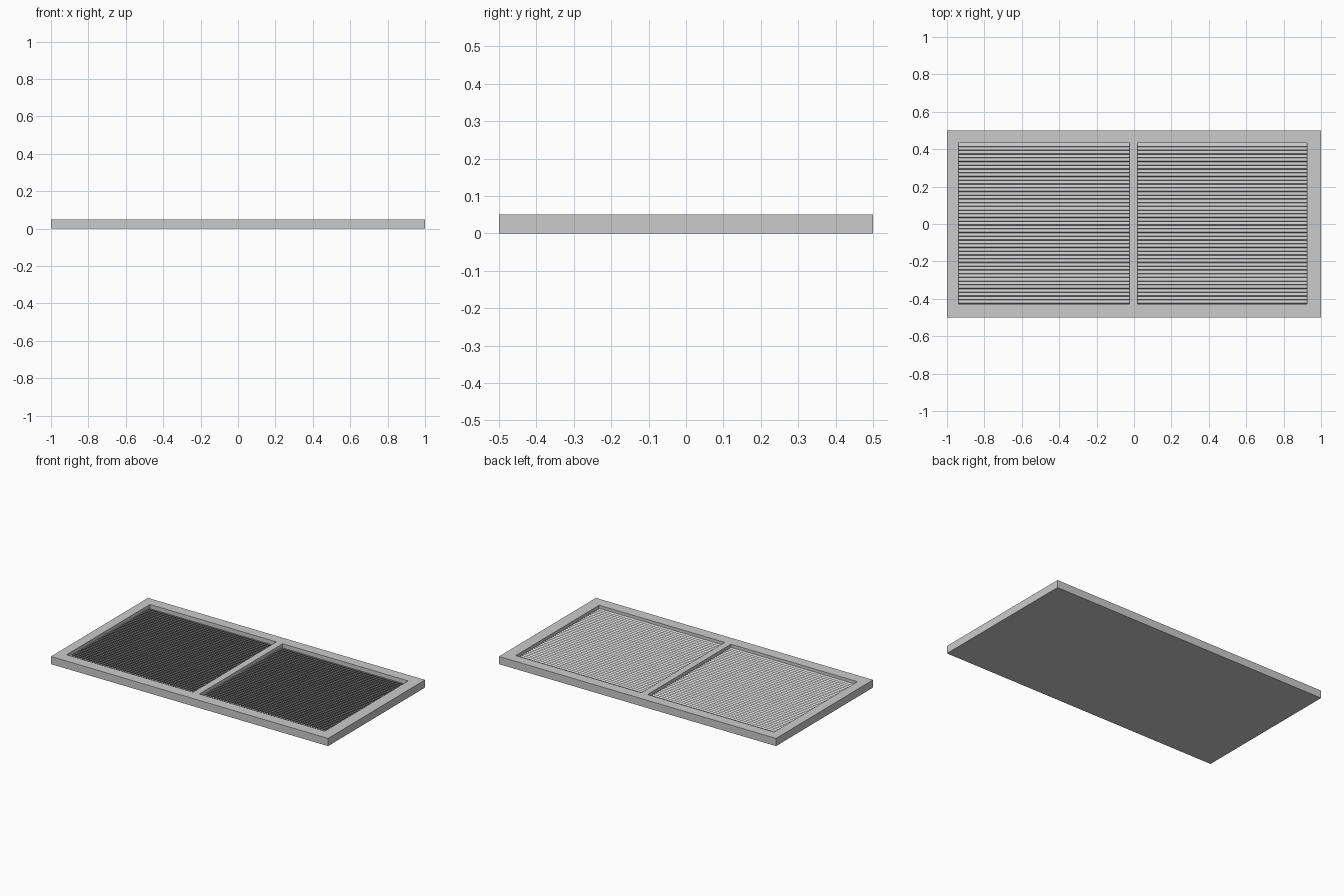
import bpy, math
from mathutils import Matrix

if "Cube" in bpy.data.objects:
    bpy.data.objects.remove(bpy.data.objects["Cube"])

X0, XA, XB, X1 = -0.938, -0.025, 0.02, 0.926   # opening edges across x
Y0, Y1 = -0.427, 0.432                         # opening edges across y
H, FLOOR = 0.05, 0.008


def box(name, x0, x1, y0, y1, z0, z1):
    sx, sy, sz = x1 - x0, y1 - y0, z1 - z0
    bpy.ops.mesh.primitive_cube_add(size=1, location=((x0 + x1) / 2, (y0 + y1) / 2, (z0 + z1) / 2))
    ob = bpy.context.object
    ob.name = name
    ob.data.transform(Matrix.Diagonal((sx, sy, sz, 1)))
    return ob


# Panel with two pockets cut from the top
frame = box("frame", -1, 1, -0.5, 0.5, 0, H)
for side, a, b in (("left", X0, XA), ("right", XB, X1)):
    cutter = box("cutter_" + side, a, b, Y0, Y1, FLOOR, H + 0.05)
    cut = frame.modifiers.new("pocket_" + side, 'BOOLEAN')
    cut.operation = 'DIFFERENCE'
    cut.solver = 'EXACT'
    cut.object = cutter
    bpy.context.view_layer.objects.active = frame
    bpy.ops.object.modifier_apply(modifier=cut.name)
    bpy.data.objects.remove(cutter)

# Tilted louvre slats, high edge to the front, repeated along y
COUNT = 43
PITCH = (Y1 - Y0) / COUNT
for side, a, b in (("left", X0, XA), ("right", XB, X1)):
    slat = box("louvres_" + side, a, b, -0.0115, 0.0115, -0.0025, 0.0025)
    slat.data.transform(Matrix.Rotation(math.radians(-45), 4, 'X'))
    slat.location.y = Y0 + PITCH / 2
    slat.location.z = 0.022
    arr = slat.modifiers.new("repeat", 'ARRAY')
    arr.count = COUNT
    arr.use_relative_offset = False
    arr.use_constant_offset = True
    arr.constant_offset_displace = (0, PITCH, 0)
